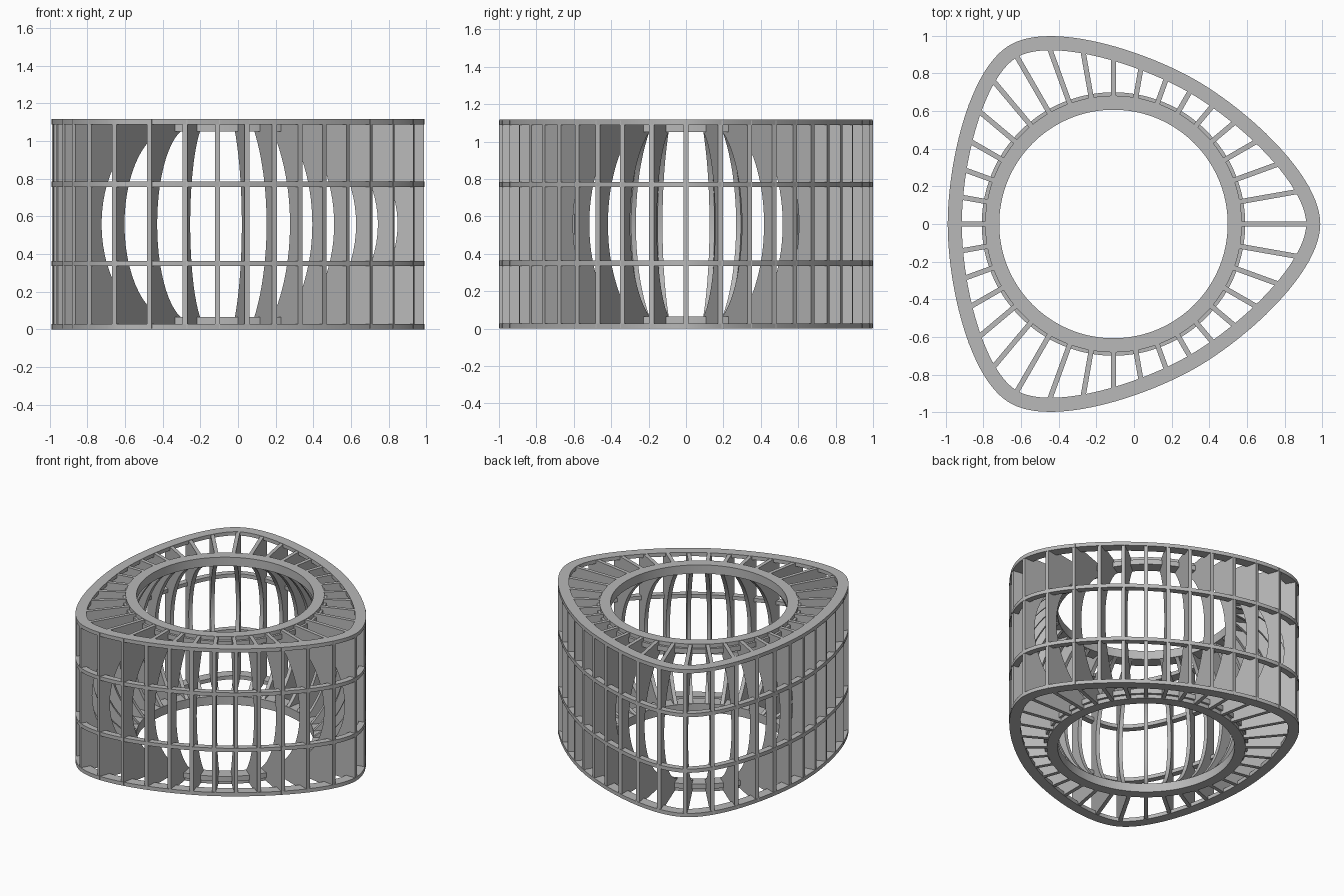
import bpy, bmesh, math
from mathutils import Vector

if "Cube" in bpy.data.objects:
    bpy.data.objects.remove(bpy.data.objects["Cube"], do_unlink=True)

H = 1.117           # overall height
CX = -0.109         # axis of the round opening
R_LOBE, R_SIDE = 1.099, 0.881
R_HOLE = 0.607
RIM = 0.028         # plate thickness
COLLAR = 0.066      # collar height
RIB_T = 0.027
RIBS = 36

grey = bpy.data.materials.new("mid grey")
grey.use_nodes = True
colour = (0.48, 0.48, 0.48, 1)
grey.diffuse_color = colour
grey.node_tree.nodes["Principled BSDF"].inputs["Base Color"].default_value = colour


def polar(r, a):
    return Vector((r * math.cos(a), r * math.sin(a)))


def finish(bm, name):
    bmesh.ops.recalc_face_normals(bm, faces=bm.faces)
    mesh = bpy.data.meshes.new(name)
    bm.to_mesh(mesh)
    bm.free()
    mesh.materials.append(grey)
    ob = bpy.data.objects.new(name, mesh)
    ob.location.x = CX
    bpy.context.collection.objects.link(ob)
    bpy.ops.object.select_all(action='DESELECT')
    ob.select_set(True)
    bpy.context.view_layer.objects.active = ob
    bpy.ops.object.shade_smooth_by_angle(angle=math.radians(30))
    return ob


def rounded_triangle(steps=32):
    """Closed smooth curve through three lobes and three side midpoints."""
    ctrl = [polar(R_SIDE if i % 2 else R_LOBE, i * math.pi / 3) for i in range(6)]
    pts = []
    for i in range(6):
        a, b, c, d = (ctrl[(i + k) % 6] for k in (-1, 0, 1, 2))
        for s in range(steps):
            t = s / steps
            pts.append(b + 0.5 * t * ((c - a) + t * ((2 * a - 5 * b + 4 * c - d)
                                                     + t * (3 * (b - c) + d - a))))
    return pts


def sweep(name, outline, profile):
    """Sweep a closed (inward offset, z) profile around a closed outline."""
    bm = bmesh.new()
    n, rows = len(outline), []
    for i, p in enumerate(outline):
        tan = (outline[(i + 1) % n] - outline[i - 1]).normalized()
        inward = Vector((-tan.y, tan.x))
        rows.append([bm.verts.new((*(p + inward * o), z)) for o, z in profile])
    m = len(profile)
    for i in range(n):
        u, v = rows[i], rows[(i + 1) % n]
        for k in range(m):
            bm.faces.new((u[k], v[k], v[(k + 1) % m], u[(k + 1) % m]))
    return finish(bm, name)


def box_profile(width, z0, z1):
    return [(0, z0), (width, z0), (width, z1), (0, z1)]


outline = rounded_triangle()
circle = [polar(R_HOLE, i * math.tau / 144) for i in range(144)]


def outer_radius(a):
    """Distance from the axis to the outline in direction a."""
    d = polar(1, a)
    for i, p in enumerate(outline):
        q = outline[(i + 1) % len(outline)]
        cp, cq = d.cross(p), d.cross(q)
        if cp <= 1e-7 and cq > 1e-7 and d.dot(p) > 0:
            return d.dot(p.lerp(q, cp / (cp - cq)))
    return R_SIDE


# Outer rims and the two thin hoops
sweep("bottom_rim", outline, box_profile(0.075, 0, RIM))
sweep("top_rim", outline, box_profile(0.075, H - RIM, H))
for name, z in (("lower_hoop", 0.35), ("upper_hoop", 0.771)):
    sweep(name, outline, box_profile(0.045, z - RIM / 2, z + RIM / 2))

# Stepped collars round the opening (negative offset is outward)
step = [(0, 0), (0, COLLAR), (-0.093, COLLAR), (-0.093, RIM), (-0.075, RIM), (-0.075, 0)]
sweep("bottom_collar", circle, step)
sweep("top_collar", circle, [(o, H - z) for o, z in step])

# Radial ribs with a bowed inner edge
bm = bmesh.new()
for i in range(RIBS):
    a = i * math.tau / RIBS
    out = outer_radius(a) - 0.002
    foot, gap = R_HOLE + 0.004, 0.003
    half = H / 2 - COLLAR
    bulge = out - 0.085 - foot
    radius = (half ** 2 + bulge ** 2) / (2 * bulge)
    sweep_angle = math.asin(min(1, half / radius))
    edge = [(out, gap), (out, H - gap), (foot + 0.04, H - gap), (foot + 0.04, H - COLLAR)]
    for k in range(25):
        t = sweep_angle * (1 - k / 12)
        edge.append((foot + bulge - radius * (1 - math.cos(t)), H / 2 + radius * math.sin(t)))
    edge += [(foot + 0.04, COLLAR), (foot + 0.04, gap)]
    d = polar(1, a)
    side = Vector((-d.y, d.x)) * RIB_T / 2
    left = [bm.verts.new((*(d * r + side), z)) for r, z in edge]
    right = [bm.verts.new((*(d * r - side), z)) for r, z in edge]
    bm.faces.new(left)
    bm.faces.new(right[::-1])
    for k in range(len(edge)):
        j = (k + 1) % len(edge)
        bm.faces.new((left[k], right[k], right[j], left[j]))
finish(bm, "ribs")
